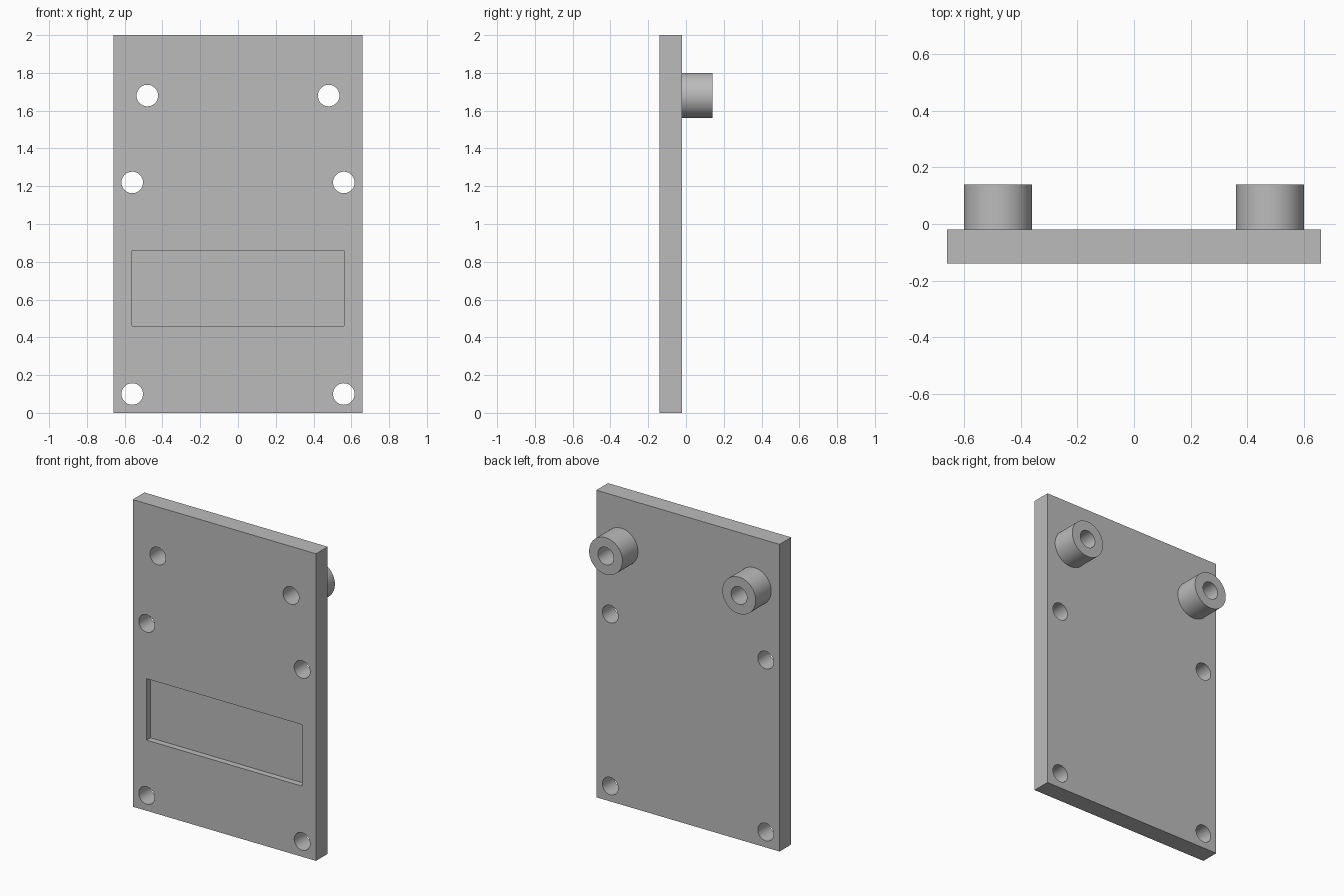
import bpy
import bmesh
from math import pi, radians
from mathutils import Matrix, Vector

if "Cube" in bpy.data.objects:
    bpy.data.objects.remove(bpy.data.objects["Cube"], do_unlink=True)

# Plate and boss dimensions
WIDTH, HEIGHT = 1.32, 2.0
FRONT, BACK, BOSS_END = -0.14, -0.02, 0.14
HOLE_R, BOSS_R = 0.057, 0.12
RECESS_DEPTH = 0.04
SEGMENTS = 64
BOSS_X, BOSS_Z = 0.48, 1.68
HOLES = [(BOSS_X, BOSS_Z), (0.56, 1.22), (0.56, 0.10)]

grey = bpy.data.materials.new("plain grey")
grey.use_nodes = True
colour = (0.5, 0.5, 0.5, 1)
grey.diffuse_color = colour
grey.node_tree.nodes["Principled BSDF"].inputs["Base Color"].default_value = colour


def make_object(name, bm):
    bmesh.ops.recalc_face_normals(bm, faces=bm.faces)
    mesh = bpy.data.meshes.new(name)
    bm.to_mesh(mesh)
    bm.free()
    mesh.materials.append(grey)
    obj = bpy.data.objects.new(name, mesh)
    bpy.context.collection.objects.link(obj)
    return obj


def box(name, low, high):
    low, high = Vector(low), Vector(high)
    bm = bmesh.new()
    bmesh.ops.create_cube(bm, size=1, matrix=Matrix.Translation((low + high) / 2)
                          @ Matrix.Diagonal((*(high - low), 1)))
    return make_object(name, bm)


def activate(obj):
    bpy.ops.object.select_all(action="DESELECT")
    obj.select_set(True)
    bpy.context.view_layer.objects.active = obj


def smooth(obj):
    activate(obj)
    bpy.ops.object.shade_smooth_by_angle(angle=radians(30))


def cut(target, cutter):
    cutter.hide_render = True
    mod = target.modifiers.new("cut", "BOOLEAN")
    mod.operation = "DIFFERENCE"
    mod.solver = "EXACT"
    mod.object = cutter
    activate(target)
    bpy.ops.object.modifier_apply(modifier=mod.name)
    bpy.data.objects.remove(cutter, do_unlink=True)


# Plate with a shallow front recess
plate = box("plate", (-WIDTH / 2, FRONT, 0), (WIDTH / 2, BACK, HEIGHT))
cut(plate, box("recess_cutter", (-0.56, FRONT - 0.1, 0.46),
               (0.56, FRONT + RECESS_DEPTH, 0.86)))

# Mirrored through holes
bm = bmesh.new()
for x, z in HOLES:
    for side in (-1, 1):
        bmesh.ops.create_cone(
            bm, cap_ends=True, segments=SEGMENTS, radius1=HOLE_R, radius2=HOLE_R,
            depth=0.4, matrix=Matrix.Translation((side * x, FRONT, z))
            @ Matrix.Rotation(pi / 2, 4, "X"))
cut(plate, make_object("hole_cutter", bm))
smooth(plate)

# Hollow standoff bosses on the back, turned from a profile
for side, label in ((1, "left"), (-1, "right")):
    bm = bmesh.new()
    centre = Vector((side * BOSS_X, 0, BOSS_Z))
    profile = [(HOLE_R, BACK), (HOLE_R, BOSS_END), (BOSS_R, BOSS_END), (BOSS_R, BACK)]
    verts = [bm.verts.new(centre + Vector((r, y, 0))) for r, y in profile]
    edges = [bm.edges.new(pair) for pair in zip(verts, verts[1:])]
    bmesh.ops.spin(bm, geom=verts + edges, cent=centre, axis=(0, 1, 0),
                   angle=2 * pi, steps=SEGMENTS)
    bmesh.ops.remove_doubles(bm, verts=bm.verts, dist=0.0001)
    # Close the joint against the plate
    rim = [e for e in bm.edges if e.is_boundary]
    bmesh.ops.bridge_loops(bm, edges=rim)
    smooth(make_object(label + "_boss", bm))
